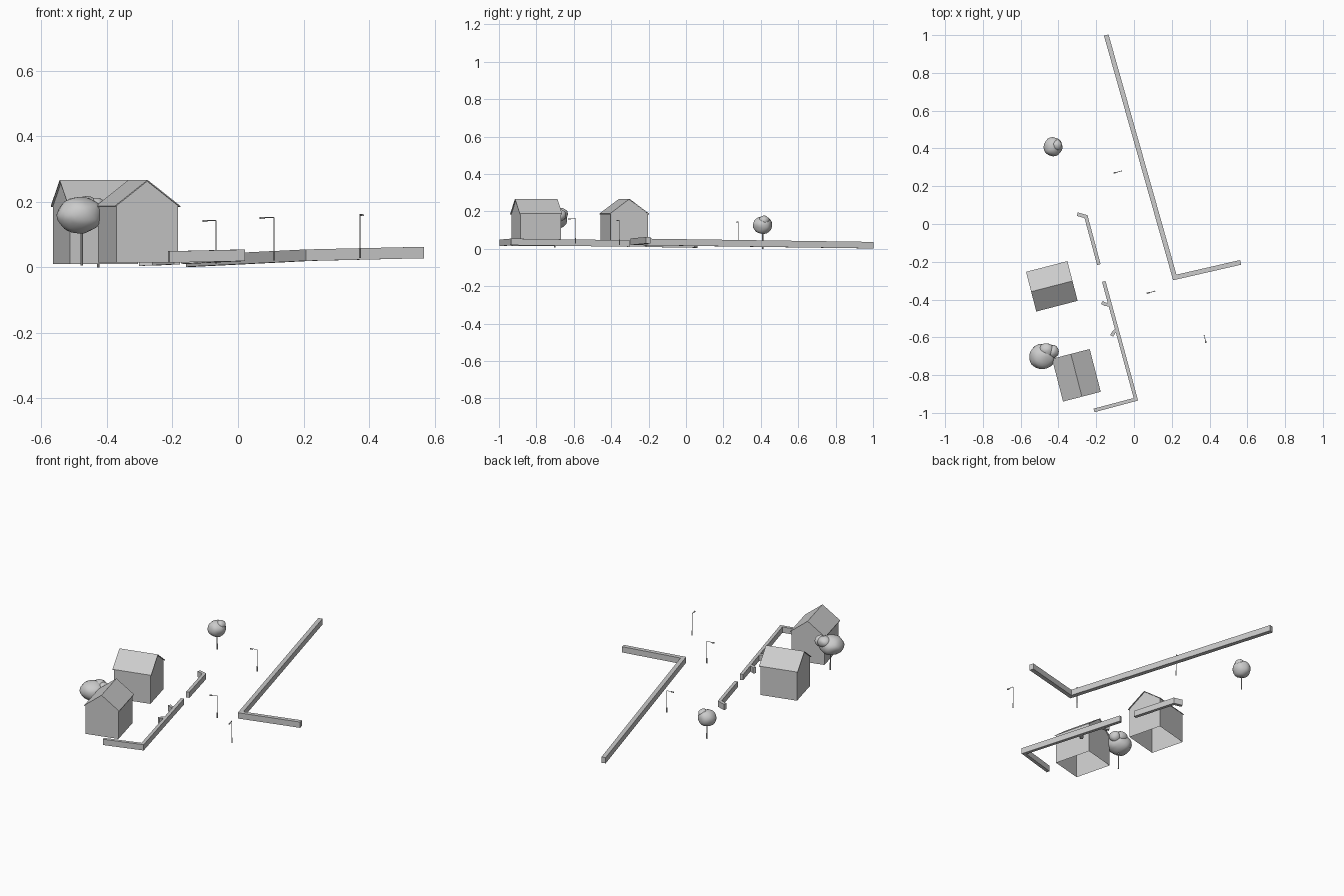
import bpy, bmesh, math, random
from mathutils import Vector, Matrix, noise

if "Cube" in bpy.data.objects:
    bpy.data.objects.remove(bpy.data.objects["Cube"])

random.seed(3)


def ground(x, y):
    return 0.0125 + 0.0247 * x - 0.0072 * y


def finish(name, bm, smooth=False):
    bmesh.ops.recalc_face_normals(bm, faces=bm.faces)
    me = bpy.data.meshes.new(name)
    bm.to_mesh(me)
    bm.free()
    ob = bpy.data.objects.new(name, me)
    bpy.context.collection.objects.link(ob)
    for p in me.polygons:
        p.use_smooth = smooth
    return ob


# mitred wall following a centre line on the sloping ground
def wall(name, pts, width, height=0.035):
    P = [Vector(p) for p in pts]
    bm = bmesh.new()
    rings = []
    for i, p in enumerate(P):
        a = (p - P[i - 1]).normalized() if i else (P[1] - p).normalized()
        b = (P[i + 1] - p).normalized() if i < len(P) - 1 else a
        t = (a + b).normalized()
        n = Vector((-t.y, t.x)) * (width / 2 / max(t.dot(a), 0.4))
        z = ground(*p)
        rings.append([bm.verts.new((*(p + n * s), z + h))
                      for s, h in ((-1, 0), (1, 0), (1, height), (-1, height))])
    for r, s in zip(rings, rings[1:]):
        for k in range(4):
            bm.faces.new((r[k], r[(k + 1) % 4], s[(k + 1) % 4], s[k]))
    bm.faces.new(rings[0])
    bm.faces.new(rings[-1])
    return finish(name, bm)


wall("long_wall", [(-0.147, 1.0), (0.216, -0.283), (0.565, -0.203)], 0.025)
wall("front_wall", [(-0.212, -0.987), (0.01, -0.928), (-0.16, -0.304)], 0.019)
wall("side_wall", [(-0.30, 0.052), (-0.254, 0.039), (-0.186, -0.215)], 0.019)
wall("upper_stub", [(-0.17, -0.415), (-0.153, -0.425), (-0.133, -0.428)], 0.018)
wall("lower_stub", [(-0.118, -0.592), (-0.107, -0.573), (-0.093, -0.562)], 0.018)


# house: gabled walls open underneath, thin overhanging roof; ridge along local x
def house(name, centre, angle, length, width, base):
    eave, ridge, over = 0.192, 0.263, 0.006
    M = Matrix.Translation((*centre, 0)) @ Matrix.Rotation(angle, 4, 'Z')
    l, w = length / 2 - over, width / 2 - over
    bm = bmesh.new()
    ends = []
    for x in (-l, l):
        ends.append([bm.verts.new(M @ Vector(c)) for c in (
            (x, -w, base), (x, -w, eave), (x, 0, ridge), (x, w, eave), (x, w, base))])
    bm.faces.new(ends[0])
    bm.faces.new(ends[1])
    for k in (0, 3):
        bm.faces.new((ends[0][k], ends[0][k + 1], ends[1][k + 1], ends[1][k]))
    finish(name + "_walls", bm)
    bm = bmesh.new()
    l, w = length / 2, width / 2
    low = eave - over * 0.7
    t = 0.004
    prof = [(-w, low - t), (-w, low), (0, ridge + t), (w, low), (w, low - t), (0, ridge)]
    A, B = [[bm.verts.new(M @ Vector((x, y, z))) for y, z in prof] for x in (-l, l)]
    for k in range(6):
        j = (k + 1) % 6
        bm.faces.new((A[k], A[j], B[j], B[k]))
    for r in (A, B):
        bm.faces.new((r[0], r[1], r[2], r[5]))
        bm.faces.new((r[5], r[2], r[3], r[4]))
    finish(name + "_roof", bm)


rot = math.radians(14.5)
house("rear_house", (-0.435, -0.330), rot, 0.226, 0.217, 0.011)
house("front_house", (-0.305, -0.801), rot + math.pi / 2, 0.234, 0.206, 0.015)


def cylinder(bm, p, q, r1, r2, sides=8):
    p, q = Vector(p), Vector(q)
    d = q - p
    m = Matrix.Translation((p + q) / 2) @ d.to_track_quat('Z', 'Y').to_matrix().to_4x4()
    bmesh.ops.create_cone(bm, cap_ends=True, segments=sides, radius1=r1, radius2=r2,
                          depth=d.length, matrix=m)


# tree: thin trunk and a lumpy crown of blobs (x, y, z, rx, ry, rz)
def tree(name, x, y, blobs):
    bm = bmesh.new()
    z = blobs[0][2]
    cylinder(bm, (x, y, ground(x, y)), (x, y, z), 0.0035, 0.003)
    finish(name + "_trunk", bm)
    bm = bmesh.new()
    for bx, by, bz, rx, ry, rz in blobs:
        got = bmesh.ops.create_icosphere(bm, subdivisions=3, radius=1)["verts"]
        off = Vector((bx, by, bz)) * 40
        for v in got:
            k = 1 + 0.09 * noise.noise(v.co * 1.5 + off)
            v.co = Vector((bx + v.co.x * rx * k, by + v.co.y * ry * k, bz + v.co.z * rz * k))
    finish(name + "_crown", bm, True)


tree("front_tree", -0.477, -0.702, [
    (-0.483, -0.702, 0.160, 0.070, 0.068, 0.056),
    (-0.462, -0.668, 0.185, 0.042, 0.038, 0.032),
    (-0.430, -0.675, 0.180, 0.032, 0.034, 0.032)])
tree("rear_tree", -0.427, 0.410, [
    (-0.428, 0.409, 0.126, 0.049, 0.051, 0.048),
    (-0.408, 0.418, 0.152, 0.027, 0.028, 0.025)])


# street lamp: foot, pole, arm and lamp head
def lamp(name, foot, head):
    z = ground(*foot) + 0.003
    top = z + 0.132
    f, h = Vector(foot), Vector(head)
    bm = bmesh.new()
    cylinder(bm, (*f, z), (*f, z + 0.03), 0.0032, 0.0032)
    cylinder(bm, (*f, z), (*f, top), 0.0018, 0.0016)
    cylinder(bm, (*f, top), (*h, top), 0.0015, 0.0015)
    mid = f.lerp(h, 0.65)
    d = h - f
    m = (Matrix.Translation((*((mid + h) / 2), top - 0.002))
         @ Matrix.Rotation(math.atan2(d.y, d.x), 4, 'Z')
         @ Matrix.Diagonal((d.length * 0.35, 0.007, 0.005, 1)))
    bmesh.ops.create_cube(bm, size=1, matrix=m)
    finish(name, bm)


lamp("rear_lamp", (-0.067, 0.280), (-0.108, 0.270))
lamp("middle_lamp", (0.110, -0.356), (0.067, -0.367))
lamp("front_lamp", (0.372, -0.590), (0.381, -0.630))
